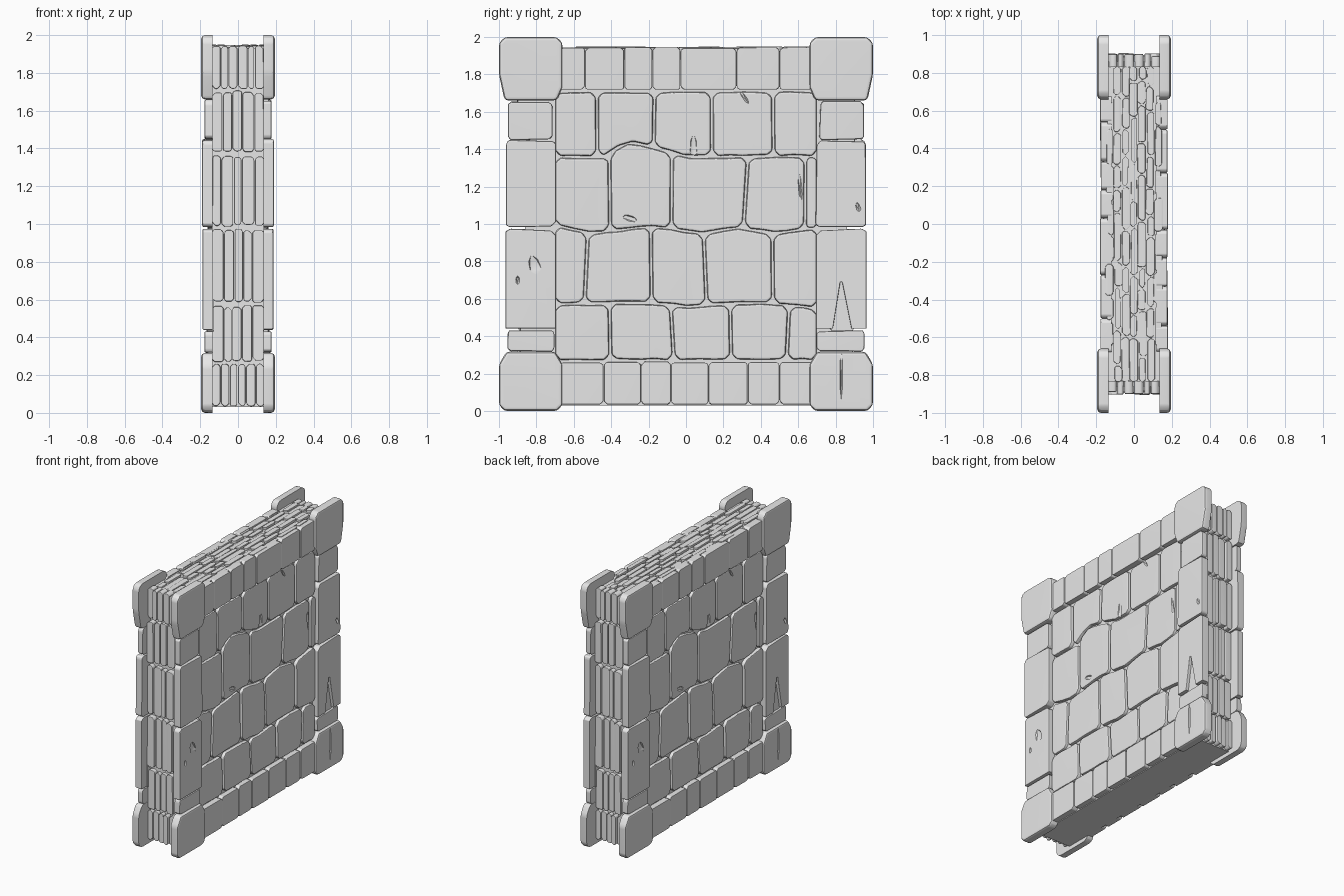
import bpy, bmesh, math, random
from mathutils import Matrix

random.seed(7)
if "Cube" in bpy.data.objects:
    bpy.data.objects.remove(bpy.data.objects["Cube"], do_unlink=True)

GREY = (0.8, 0.8, 0.8, 1)
stone_mat = bpy.data.materials.new("grey stone")
stone_mat.use_nodes = True
stone_mat.diffuse_color = GREY
stone_mat.node_tree.nodes["Principled BSDF"].inputs["Base Color"].default_value = GREY

AXES = {"x": lambda u, v, d: (d, u, v),
        "y": lambda u, v, d: (u, d, v),
        "z": lambda u, v, d: (u, v, d)}


def jit(a):
    return random.uniform(-a, a)


def stone(bm, pts, axis, d0, d1, bevel=0.012):
    """Extrude an outline from depth d0 to d1 and round its outer edges."""
    t = bmesh.new()
    place = AXES[axis]
    back = [t.verts.new(place(u, v, d0)) for u, v in pts]
    front = [t.verts.new(place(u, v, d1)) for u, v in pts]
    t.faces.new(back)
    t.faces.new(front)
    n = len(pts)
    for i in range(n):
        j = (i + 1) % n
        t.faces.new((back[i], back[j], front[j], front[i]))
    bmesh.ops.recalc_face_normals(t, faces=t.faces)
    hidden = set(back)
    edges = [e for e in t.edges if not set(e.verts) <= hidden]
    bmesh.ops.bevel(t, geom=edges, offset=bevel, segments=2, profile=0.5,
                    affect="EDGES", clamp_overlap=True)
    tmp = bpy.data.meshes.new("tmp")
    t.to_mesh(tmp)
    t.free()
    bm.from_mesh(tmp)
    bpy.data.meshes.remove(tmp)


def cut_rect(u0, u1, v0, v1, c, wob=0.0):
    """Rectangle with clipped, slightly uneven corners."""
    k = [c * random.uniform(0.6, 1.3) for _ in range(4)]
    pts = [(u0 + k[0], v0), (u1 - k[1], v0), (u1, v0 + k[1]), (u1, v1 - k[2]),
           (u1 - k[2], v1), (u0 + k[3], v1), (u0, v1 - k[3]), (u0, v0 + k[0])]
    return [(u + jit(wob), v + jit(wob)) for u, v in pts]


def finish(bm, name, chips=(), twin=None):
    """Make the object, carve chips, shade it, add a half-turn twin."""
    me = bpy.data.meshes.new(name)
    bm.to_mesh(me)
    bm.free()
    me.materials.append(stone_mat)
    ob = bpy.data.objects.new(name, me)
    bpy.context.collection.objects.link(ob)
    bpy.ops.object.select_all(action="DESELECT")
    bpy.context.view_layer.objects.active = ob
    ob.select_set(True)
    for x, y, z, ry, rz, tilt in chips:
        cb = bmesh.new()
        bmesh.ops.create_icosphere(cb, subdivisions=1, radius=1)
        cb.transform(Matrix.Translation((x, y, z)) @ Matrix.Rotation(tilt, 4, "X")
                     @ Matrix.Diagonal((0.02, ry, rz, 1)))
        cm = bpy.data.meshes.new("chip_cutter")
        cb.to_mesh(cm)
        cb.free()
        cutter = bpy.data.objects.new("chip_cutter", cm)
        cutter.hide_render = True
        bpy.context.collection.objects.link(cutter)
        mod = ob.modifiers.new("chip", "BOOLEAN")
        mod.operation = "DIFFERENCE"
        mod.solver = "EXACT"
        mod.object = cutter
        bpy.ops.object.modifier_apply(modifier=mod.name)
        bpy.data.objects.remove(cutter, do_unlink=True)
    bpy.ops.object.shade_smooth_by_angle(angle=math.radians(35))
    ob.modifiers.new("even shading", "WEIGHTED_NORMAL").keep_sharp = True
    if twin:
        other = ob.copy()
        other.name = twin
        other.rotation_euler.z = math.pi
        bpy.context.collection.objects.link(other)
    return ob


# Mortar core
core = bmesh.new()
bmesh.ops.create_cube(core, size=1, matrix=Matrix.Translation((0, 0, 0.98))
                      @ Matrix.Diagonal((0.276, 1.72, 1.9, 1)))
finish(core, "mortar_core")

# Face stones: uneven courses between wavy joints
JOINTS = [
    [(-0.7, 0.27), (0.7, 0.27)],
    [(-0.7, 0.57), (-0.2, 0.58), (0, 0.56), (0.4, 0.58), (0.7, 0.55)],
    [(-0.7, 0.99), (-0.5, 0.95), (-0.2, 0.99), (0.1, 0.95), (0.3, 0.98), (0.46, 0.95), (0.7, 0.98)],
    [(-0.7, 1.36), (-0.43, 1.36), (-0.32, 1.44), (-0.1, 1.39), (0, 1.36), (0.7, 1.36)],
    [(-0.7, 1.71), (0.7, 1.71)],
]
SPLITS = [(-0.4, -0.07, 0.24, 0.55), (-0.53, -0.19, 0.1, 0.46),
          (-0.41, -0.08, 0.32, 0.63), (-0.47, -0.18, 0.13, 0.46)]


def height(joint, y):
    for (ya, za), (yb, zb) in zip(joint, joint[1:]):
        if y <= yb:
            return za + (zb - za) * max(0, y - ya) / (yb - ya)
    return joint[-1][1]


def course_outline(left, right, lo, hi, gap=0.006):
    c = min(0.026, 0.2 * (right[0] - left[0]))

    def run(joint, a, b, off):
        n = 1 + int((b - a) / 0.08)
        ys = [a + (b - a) * i / n for i in range(n + 1)]
        return [(y, height(joint, y) + off + jit(0.004)) for y in ys]
    l0, l1 = left[0] + gap, left[1] + gap
    r0, r1 = right[0] - gap, right[1] - gap
    return (run(lo, l0 + c, r0 - c, gap)
            + [(r0, height(lo, r0) + gap + c), (r1, height(hi, r1) - gap - c)]
            + run(hi, l1 + c, r1 - c, -gap)[::-1]
            + [(l1, height(hi, l1) - gap - c), (l0, height(lo, l0) + gap + c)])


bm = bmesh.new()
for row, splits in enumerate(SPLITS):
    seams = [(-0.705, -0.705)] + [(s + jit(0.012), s + jit(0.012)) for s in splits] + [(0.705, 0.705)]
    for a, b in zip(seams, seams[1:]):
        outline = course_outline(a, b, JOINTS[row], JOINTS[row + 1])
        stone(bm, outline, "x", 0.12, 0.163 + jit(0.004), 0.014)
finish(bm, "left_face_stones",
       [(0.168, 0.04, 1.41, 0.022, 0.08, 0), (0.168, 0.61, 1.2, 0.012, 0.1, 0.1),
        (0.168, 0.31, 1.68, 0.012, 0.06, 0.6), (0.168, -0.3, 1.03, 0.05, 0.02, -0.3)],
       "right_face_stones")

# Long rails along the bottom and top
RAILS = {"bottom": (0.035, 0.262, (-0.68, -0.44, -0.24, -0.08, 0.12, 0.33, 0.5, 0.68)),
         "top": (1.718, 1.945, (-0.68, -0.54, -0.33, -0.18, -0.03, 0.27, 0.5, 0.68))}
for name, (z0, z1, ys) in RAILS.items():
    bm = bmesh.new()
    for a, b in zip(ys, ys[1:]):
        outline = cut_rect(a + 0.001, b - 0.001, z0, z1 + jit(0.005), 0.014)
        stone(bm, outline, "x", 0.12, 0.178 + jit(0.003), 0.008)
    finish(bm, "left_%s_rail" % name, (), "right_%s_rail" % name)

# Corner pillars: base, shaft blocks and cap
INNER = 0.135
bm = bmesh.new()
for m in (-1, 1):
    def block(pts, depth, bevel=0.016):
        stone(bm, [(m * y, z) for y, z in pts], "x", INNER, depth, bevel)

    block([(0.69, 0), (0.97, 0), (1, 0.03), (1, 0.25), (0.96, 0.318),
           (0.7, 0.318), (0.66, 0.25), (0.66, 0.03)], 0.195, 0.02)
    block(cut_rect(0.7, 0.955, 0.322, 0.428, 0.012, 0.004), 0.178)
    block(cut_rect(0.695, 0.965, 0.985, 1.445, 0.018, 0.005), 0.19)
    block(cut_rect(0.715, 0.95, 1.452, 1.655, 0.012, 0.004), 0.178)
    block([(0.69, 1.66), (0.97, 1.66), (1, 1.8), (1, 1.97), (0.97, 2),
           (0.69, 2), (0.66, 1.97), (0.66, 1.73)], 0.195, 0.02)
    shaft = [(0.965, 0.44), (0.965, 0.96), (0.94, 0.975), (0.72, 0.965), (0.695, 0.94), (0.695, 0.44)]
    if m > 0:  # split running up from the foot
        shaft += [(0.785, 0.44), (0.825, 0.69), (0.835, 0.69), (0.885, 0.44)]
    block(shaft, 0.187, 0.01)
finish(bm, "left_side_pillars",
       [(0.19, -0.81, 0.78, 0.035, 0.06, 0.3), (0.19, -0.9, 0.7, 0.012, 0.025, 0),
        (0.195, 0.92, 1.09, 0.014, 0.03, 0.3), (0.2, 0.83, 0.2, 0.008, 0.16, 0)],
       "right_side_pillars")

# Backing behind the split shaft
bm = bmesh.new()
stone(bm, cut_rect(0.77, 0.9, 0.43, 0.75, 0.01), "x", 0.13, 0.165, 0.004)
finish(bm, "left_split_backing", (), "right_split_backing")

# Narrow upright stones on the two ends
LEVELS = (0.03, 0.265, 0.575, 0.98, 1.37, 1.71, 1.948)
bm = bmesh.new()
for i, (z0, z1) in enumerate(zip(LEVELS, LEVELS[1:])):
    rail = i in (0, len(LEVELS) - 2)
    count = 6 if rail else 5
    step = 0.276 / count
    xs = [-0.138 + step * k + (jit(0.009) if 0 < k < count else 0) for k in range(count + 1)]
    for a, b in zip(xs, xs[1:]):
        lift = 0.002 if rail else 0.012
        outline = cut_rect(a + 0.002, b - 0.002, z0 + 0.004 + abs(jit(lift)),
                           z1 - 0.004 - abs(jit(lift)), 0.013)
        stone(bm, outline, "y", -0.83, -0.895 - jit(0.01), 0.01)
finish(bm, "front_end_stones", (), "back_end_stones")

# Rubble stones along the top
bm = bmesh.new()
COLUMNS = 7
step = 0.3 / COLUMNS
for k in range(COLUMNS):
    x = -0.15 + step * k
    limit = 0.65 if k in (0, COLUMNS - 1) else 0.84
    y = -limit
    while y < limit - 0.02:
        end = y + random.uniform(0.09, 0.26)
        if end > limit - 0.07:
            end = limit
        outline = cut_rect(x + 0.002 + jit(0.006), x + step - 0.002 + jit(0.006),
                           y + 0.004, end - 0.004, 0.013, 0.002)
        stone(bm, outline, "z", 1.88, 1.943 + jit(0.007), 0.008)
        y = end
finish(bm, "top_rubble_stones")
